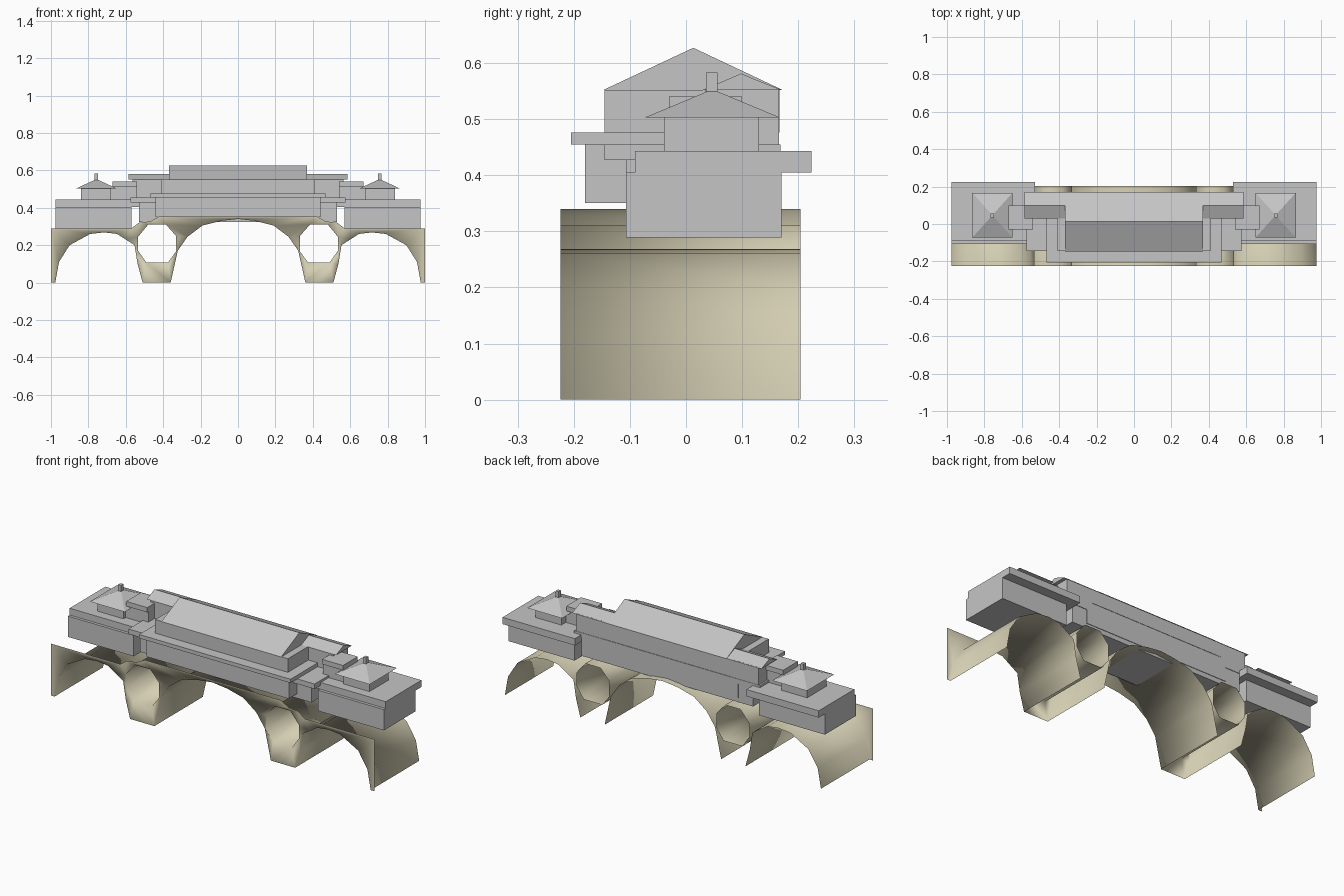
import bpy, bmesh

if "Cube" in bpy.data.objects:
    bpy.data.objects.remove(bpy.data.objects["Cube"])


def material(name, col):
    m = bpy.data.materials.new(name)
    m.diffuse_color = (*col, 1)
    m.use_nodes = True
    m.node_tree.nodes["Principled BSDF"].inputs["Base Color"].default_value = m.diffuse_color
    return m


STONE = material("warm stone", (0.66, 0.62, 0.45))
GREY = material("plain grey", (0.56, 0.56, 0.56))


def finish(name, bm, mat, smooth=False):
    bmesh.ops.recalc_face_normals(bm, faces=bm.faces)
    me = bpy.data.meshes.new(name)
    bm.to_mesh(me)
    bm.free()
    for p in me.polygons:
        p.use_smooth = smooth
    me.materials.append(mat)
    ob = bpy.data.objects.new(name, me)
    bpy.context.collection.objects.link(ob)
    return ob


def box(name, x0, x1, y0, y1, z0, z1):
    bm = bmesh.new()
    bmesh.ops.create_cube(bm, size=1)
    for v in bm.verts:
        v.co = (x1 if v.co.x > 0 else x0, y1 if v.co.y > 0 else y0, z1 if v.co.z > 0 else z0)
    return finish(name, bm, GREY)


def gable(name, x0, x1, y0, ym, y1, z0, z1):
    bm = bmesh.new()
    a = [bm.verts.new((x0, y, z)) for y, z in ((y0, z0), (ym, z1), (y1, z0))]
    b = [bm.verts.new((x1, y, z)) for y, z in ((y0, z0), (ym, z1), (y1, z0))]
    bm.faces.new(a)
    bm.faces.new(b)
    for i in range(3):
        j = (i + 1) % 3
        bm.faces.new((a[i], a[j], b[j], b[i]))
    return finish(name, bm, GREY)


def pyramid(name, cx, cy, hx, hy, z0, z1):
    bm = bmesh.new()
    base = [bm.verts.new((cx + sx * hx, cy + sy * hy, z0))
            for sx, sy in ((-1, -1), (1, -1), (1, 1), (-1, 1))]
    tip = bm.verts.new((cx, cy, z1))
    bm.faces.new(base)
    for i in range(4):
        bm.faces.new((base[i], base[(i + 1) % 4], tip))
    return finish(name, bm, GREY)


# Bridge: flat front wall, with open arch and octagon shells running back
def mirrored(pts):
    return [(-x, z) for x, z in reversed(pts)]


YF, YB = -0.224, 0.204
side_arch = [(-0.977, 0), (-0.957, 0.11), (-0.90, 0.20), (-0.79, 0.26), (-0.715, 0.268),
             (-0.647, 0.26), (-0.60, 0.23), (-0.553, 0.20), (-0.537, 0.10), (-0.51, 0)]
half = [(-0.36, 0), (-0.322, 0.17), (-0.27, 0.245), (-0.19, 0.305), (-0.09, 0.33)]
mid_arch = half + [(0, 0.34)] + mirrored(half)
top = [(-1, 0.29), (-0.57, 0.29), (-0.53, 0.32), (-0.47, 0.327), (-0.42, 0.354)]
octagon = [(-0.534, 0.17), (-0.534, 0.245), (-0.48, 0.31), (-0.385, 0.31),
           (-0.332, 0.25), (-0.332, 0.165), (-0.375, 0.107), (-0.49, 0.107)]

bm = bmesh.new()


def strip(pts):
    return [bm.verts.new((x, YF, z)) for x, z in pts]


arches = [strip(side_arch), strip(mid_arch), strip(mirrored(side_arch))]
outline = strip([(-1, 0)]) + sum(arches, []) + strip([(1, 0)]) + strip((top + mirrored(top))[::-1])
holes = [strip(octagon), strip(mirrored(octagon))]
edges = []
for loop in [outline] + holes:
    edges += [bm.edges.new((loop[i - 1], loop[i])) for i in range(len(loop))]
bmesh.ops.triangle_fill(bm, use_beauty=True, use_dissolve=False, edges=edges, normal=(0, -1, 0))
for pts in arches + [h + [h[0]] for h in holes]:
    back = {v: bm.verts.new((v.co.x, YB, v.co.z)) for v in set(pts)}
    for a, b in zip(pts, pts[1:]):
        bm.faces.new((a, b, back[b], back[a]))
finish("bridge", bm, STONE, True)

# Main hall: podium, terraces, upper storey and gabled roof
box("hall_podium", -0.44, 0.44, -0.18, 0.168, 0.35, 0.455)
box("hall_wing_base", -0.53, 0.53, -0.107, 0.165, 0.325, 0.43)
box("wide_terrace", -0.575, 0.575, -0.145, 0.168, 0.427, 0.455)
box("front_terrace", -0.468, 0.468, -0.205, 0.165, 0.455, 0.476)
box("upper_storey", -0.41, 0.41, -0.145, 0.167, 0.476, 0.552)
gable("hall_roof", -0.37, 0.37, -0.147, 0.013, 0.172, 0.552, 0.627)

# Matching wings on both sides
for side, s in (("left", -1), ("right", 1)):
    def sbox(name, xa, xb, *rest):
        box(side + "_" + name, *sorted((s * xa, s * xb)), *rest)
    sbox("end_block", 0.57, 0.977, -0.107, 0.17, 0.289, 0.405)
    sbox("end_terrace", 0.53, 0.977, -0.091, 0.224, 0.405, 0.443)
    sbox("pavilion", 0.68, 0.84, -0.039, 0.13, 0.443, 0.503)
    pyramid(side + "_pavilion_roof", s * 0.757, 0.047, 0.108, 0.12, 0.503, 0.553)
    sbox("finial", 0.748, 0.766, 0.036, 0.056, 0.54, 0.583)
    sbox("passage", 0.54, 0.69, -0.02, 0.09, 0.443, 0.513)
    sbox("passage_roof", 0.54, 0.67, -0.03, 0.10, 0.513, 0.54)
    sbox("connector", 0.40, 0.565, 0.035, 0.166, 0.45, 0.554)
    gable(side + "_connector_roof", *sorted((s * 0.37, s * 0.585)), 0.03, 0.098, 0.17, 0.552, 0.581)
